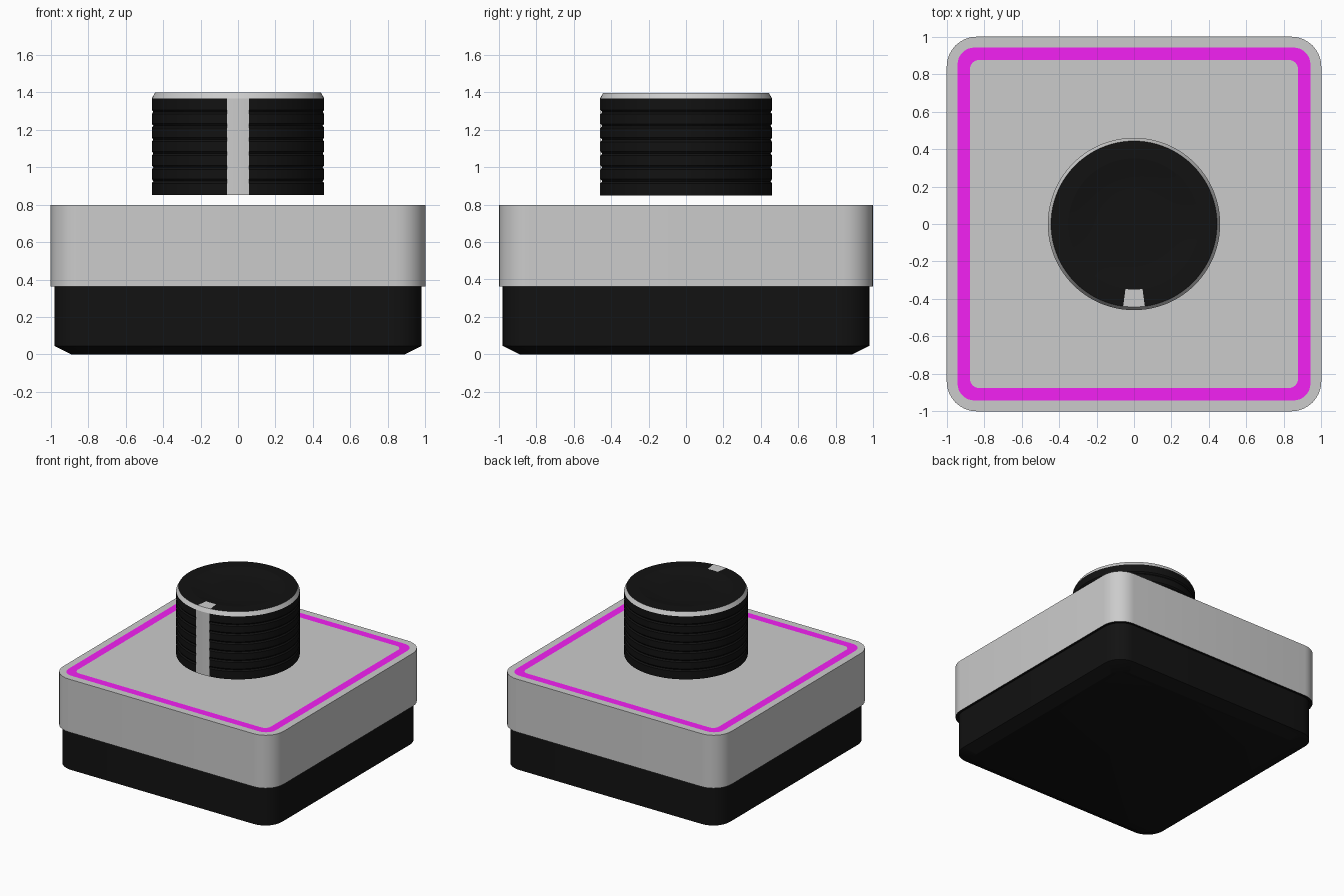
import bpy, bmesh
from math import sin, cos, pi, radians

if "Cube" in bpy.data.objects:
    bpy.data.objects.remove(bpy.data.objects["Cube"])


def material(name, rgb):
    m = bpy.data.materials.new(name)
    m.diffuse_color = (*rgb, 1)
    m.use_nodes = True
    m.node_tree.nodes["Principled BSDF"].inputs["Base Color"].default_value = m.diffuse_color
    return m


BLACK = material("black_plastic", (0.006, 0.006, 0.006))
MAGENTA = material("magenta_light", (0.9, 0.015, 0.9))


def skin(name, rings, mat=None, closed=True, cap_start=False, cap_end=False):
    """Join equal-length rings of points with quads."""
    bm = bmesh.new()
    vs = [[bm.verts.new(p) for p in ring] for ring in rings]
    n = len(vs[0])
    for lo, hi in zip(vs, vs[1:]):
        for i in range(n if closed else n - 1):
            k = (i + 1) % n
            bm.faces.new((lo[i], lo[k], hi[k], hi[i]))
    if cap_start:
        bm.faces.new(vs[0][::-1])
    if cap_end:
        bm.faces.new(vs[-1])
    mesh = bpy.data.meshes.new(name)
    bm.to_mesh(mesh)
    bm.free()
    ob = bpy.data.objects.new(name, mesh)
    bpy.context.collection.objects.link(ob)
    if mat:
        mesh.materials.append(mat)
    bpy.ops.object.select_all(action='DESELECT')
    ob.select_set(True)
    bpy.context.view_layer.objects.active = ob
    bpy.ops.object.shade_smooth_by_angle(angle=radians(25))
    return ob


def square(half, radius, z, steps=8):
    """Rounded square outline."""
    c = half - radius
    pts = []
    for q, (sx, sy) in enumerate([(1, 1), (-1, 1), (-1, -1), (1, -1)]):
        for i in range(steps + 1):
            a = (q + i / steps) * pi / 2
            pts.append((sx * c + radius * cos(a), sy * c + radius * sin(a), z))
    return pts


def arc(r, z, a0=0, a1=360, n=96):
    """Arc about z, angles measured from the front; a full turn is a ring."""
    count = n if a1 - a0 == 360 else n + 1
    angles = [radians(a0 + (a1 - a0) * i / n) for i in range(count)]
    return [(r * sin(a), -r * cos(a), z) for a in angles]


# Housing: chamfered black base, grey upper shell, inlaid light strip, top plate
TOP = 0.797
skin("lower_base", [square(0.89, 0.11, 0), square(0.98, 0.15, 0.045),
                    square(0.98, 0.15, 0.362), square(1.0, 0.16, 0.362)],
     BLACK, cap_start=True)
skin("upper_shell", [square(1.0, 0.16, 0.362), square(1.0, 0.16, TOP),
                     square(0.942, 0.09, TOP)])
skin("light_strip", [square(0.942, 0.09, TOP), square(0.876, 0.05, TOP)], MAGENTA)
skin("top_plate", [square(0.876, 0.05, TOP), square(0.6, 0.05, TOP)], cap_end=True)

# Knob wall with grooves, interrupted at the front by the pointer
R, Z0, Z1 = 0.46, 0.85, 1.367
HALF = 7.5
wall = [(R, Z0)]
for i in range(6):
    z = 0.925 + 0.074 * i
    wall += [(R, z - 0.011), (R - 0.008, z), (R, z + 0.011)]
wall.append((R, Z1))
skin("knob_wall", [arc(r, z, HALF, 360 - HALF, 92) for r, z in wall], BLACK, closed=False)
skin("pointer_side", [arc(R, z, -HALF, HALF, 4) for z in (Z0, Z1)], closed=False)
skin("knob_underside", [arc(R - 0.1, Z0), arc(R, Z0)], BLACK, cap_start=True)

# Bevelled grey rim, flat border, pointer tip and dished centre
ZT = 1.398
skin("knob_rim", [arc(R, Z1), arc(0.443, ZT)])
border = (0.443, 0.35)
skin("knob_top_border", [arc(r, ZT, HALF, 360 - HALF, 92) for r in border], BLACK, closed=False)
skin("pointer_top", [arc(r, ZT, -HALF, HALF, 4) for r in border], closed=False)
dish = [(0.35 - 0.17 * i / 8, ZT - 0.02 * sin(i / 8 * pi / 2)) for i in range(9)]
skin("knob_dish", [arc(r, z) for r, z in dish], BLACK, cap_end=True)
